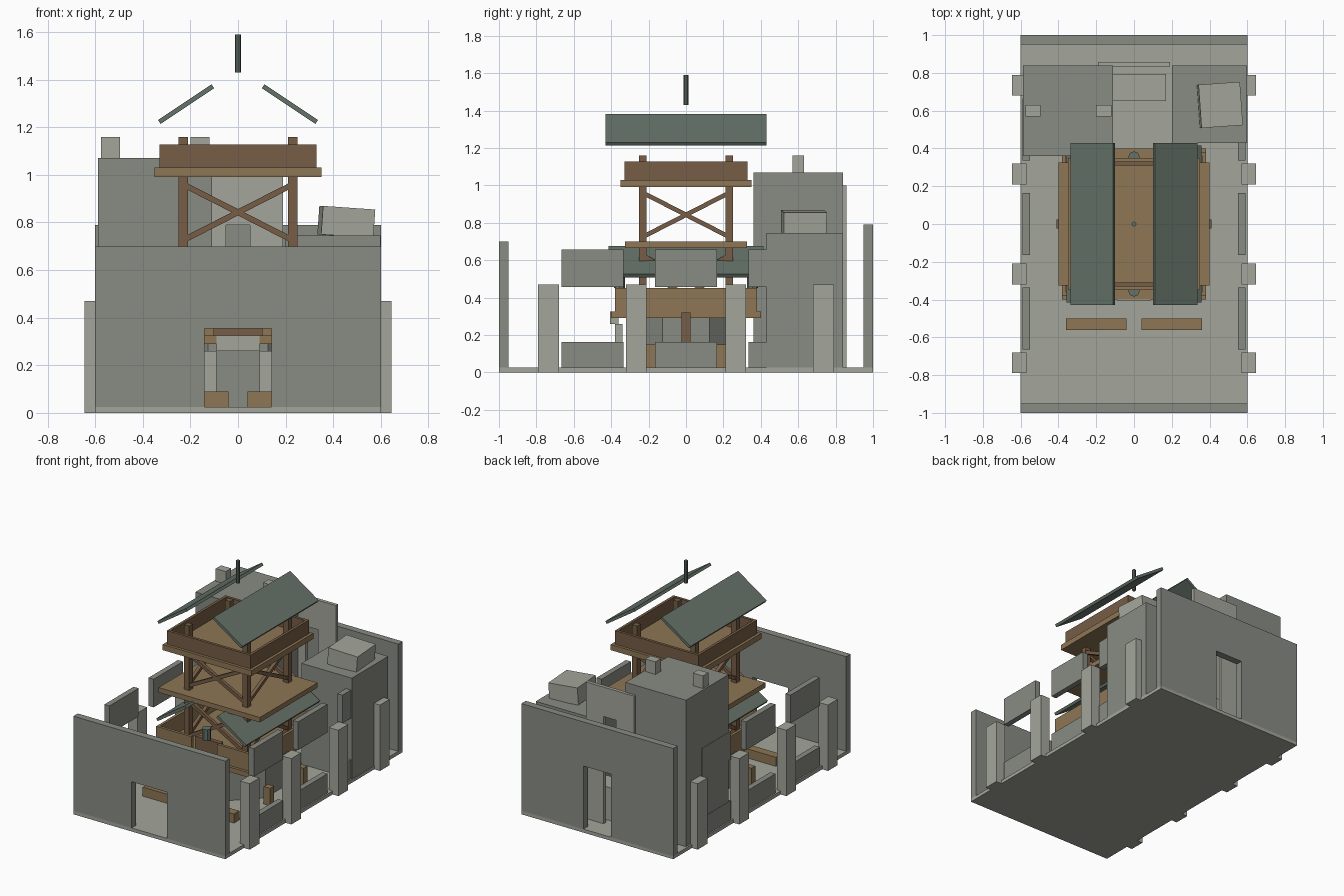
import bpy, bmesh
from math import radians, atan2, hypot, pi
from mathutils import Matrix, Vector

if "Cube" in bpy.data.objects:
    bpy.data.objects.remove(bpy.data.objects["Cube"])


def mat(name, c):
    m = bpy.data.materials.new(name)
    m.diffuse_color = (*c, 1)
    m.use_nodes = True
    m.node_tree.nodes["Principled BSDF"].inputs["Base Color"].default_value = m.diffuse_color
    return m


STONE = mat("stone", (0.25, 0.26, 0.23))
PALE = mat("pale_stone", (0.37, 0.38, 0.33))
PLANK = mat("plank", (0.27, 0.18, 0.09))
WOOD = mat("dark_wood", (0.18, 0.11, 0.06))
SLATE = mat("slate", (0.13, 0.17, 0.14))


def add(name, bm, m, matrix=None):
    me = bpy.data.meshes.new(name)
    if matrix is not None:
        bm.transform(matrix)
    bm.to_mesh(me)
    bm.free()
    me.materials.append(m)
    ob = bpy.data.objects.new(name, me)
    bpy.context.collection.objects.link(ob)
    return ob


def box(name, x, y, z, m, rot=None):
    """Box from (min, max) pairs, optionally rotated about its centre."""
    bm = bmesh.new()
    bmesh.ops.create_cube(bm, size=1)
    c = Vector([(a + b) / 2 for a, b in (x, y, z)])
    s = [b - a for a, b in (x, y, z)]
    mtx = Matrix.Translation(c) @ (rot or Matrix()) @ Matrix.Diagonal((*s, 1))
    return add(name, bm, m, mtx)


def prism(name, x, y, z, r, n, m, turn=0):
    bm = bmesh.new()
    bmesh.ops.create_cone(bm, cap_ends=True, segments=n, radius1=r, radius2=r, depth=z[1] - z[0])
    add(name, bm, m, Matrix.Translation((x, y, sum(z) / 2)) @ Matrix.Rotation(turn, 4, 'Z'))


def beam(name, a, b, w, m):
    """Square beam between two points."""
    a, b = Vector(a), Vector(b)
    bm = bmesh.new()
    bmesh.ops.create_cube(bm, size=1)
    q = (b - a).to_track_quat('Z', 'Y').to_matrix().to_4x4()
    add(name, bm, m, Matrix.Translation((a + b) / 2) @ q @ Matrix.Diagonal((w, w, (b - a).length, 1)))


def wall(name, y, half, top, door, door_top, m):
    """Wall with a central doorway reaching the floor, as an extruded outline."""
    pts = [(-half, .02), (-door, .02), (-door, door_top), (door, door_top),
           (door, .02), (half, .02), (half, top), (-half, top)]
    bm = bmesh.new()
    f = bm.faces.new([bm.verts.new((px, y[0], pz)) for px, pz in pts])
    ext = bmesh.ops.extrude_face_region(bm, geom=[f])
    bmesh.ops.translate(bm, vec=(0, y[1] - y[0], 0),
                        verts=[v for v in ext["geom"] if isinstance(v, bmesh.types.BMVert)])
    bmesh.ops.recalc_face_normals(bm, faces=bm.faces)
    add(name, bm, m)


def span(s, a, b):
    return tuple(sorted((s * a, s * b)))


# Hall shell
box("floor", (-.6, .6), (-1, 1), (0, .025), PALE)
wall("front_wall", (-1, -.95), .6, .70, .14, .355, STONE)
wall("back_wall", (.95, 1), .6, .79, .11, .475, STONE)
for s in (-1, 1):
    for y in (-.735, -.265, .265, .735):
        box("pilaster", span(s, .57, .645), (y - .055, y + .055), (0, .47), PALE)
    for y in (-.5, 0, .5):
        box("side_parapet", span(s, .55, .59), (y - .165, y + .165), (.025, .162), STONE)
        box("side_upper_panel", span(s, .55, .59), (y - .165, y + .165), (.457, .658), STONE)
    box("bench", span(s, .04, .36), (-.56, -.5), (.025, .09), PLANK)

# Rear blocks
box("tall_block", (-.588, -.11), (.36, .84), (.02, 1.07), STONE)
box("low_block", (.2, .598), (.43, .84), (.02, .745), STONE)
for x in (-.535, -.16):
    box("chimney", (x - .04, x + .04), (.57, .63), (1.07, 1.16), PALE)
box("tilted_crate", (.345, .565), (.515, .745), (.742, .862), PALE,
    Matrix.Rotation(radians(4), 4, 'Z') @ Matrix.Rotation(radians(4), 4, 'Y'))
wall("rear_screen", (.833, .858), .19, 1.0, .05, .79, PALE)
box("altar", (-.17, .17), (.65, .795), (.02, .26), PALE)

# Central plinth and lower gallery
prism("plinth", 0, 0, (.02, .29), .33, 8, STONE, pi / 8)
box("gallery_deck", (-.38, .38), (-.4, .4), (.29, .325), PLANK)
for s in (-1, 1):
    box("gallery_side_rail", span(s, .36, .38), (-.38, .38), (.32, .45), PLANK)
    box("gallery_centre_post", span(s, .38, .41), (-.025, .025), (.02, .32), WOOD)
    for t in (-1, 1):
        box("gallery_end_rail", span(s, .1, .36), span(t, .36, .38), (.32, .45), PLANK)
        box("gallery_foot", span(s, .35, .4), span(t, .165, .21), (.02, .15), PLANK)
    box("gallery_gate", (-.1, .1), span(s, .31, .34), (.32, .44), WOOD)
    prism("gallery_lamp", 0, s * .355, (.45, .53), .03, 8, SLATE)
    box("gate_jamb", span(s, .09, .15), (-.38, -.34), (.02, .26), PALE)
box("gate_lintel", (-.09, .09), (-.405, -.36), (.26, .325), PALE)

# Timber tower
box("middle_deck", (-.4, .4), (-.325, .325), (.665, .70), PLANK)
box("top_deck", (-.35, .35), (-.35, .35), (.99, 1.03), PLANK)
for s in (-1, 1):
    box("top_side_rail", span(s, .31, .33), (-.33, .33), (1.03, 1.127), WOOD)
    box("top_end_rail", (-.31, .31), span(s, .31, .33), (1.03, 1.127), WOOD)
    for t in (-1, 1):
        box("tower_post", span(s, .21, .25), span(t, .21, .25), (.32, 1.16), WOOD)
        for z0, z1 in ((.36, .63), (.72, .965)):
            beam("brace_x", (-.24 * t, s * .235, z0), (.24 * t, s * .235, z1), .024, WOOD)
            beam("brace_y", (s * .235, -.24 * t, z0), (s * .235, .24 * t, z1), .024, WOOD)

# Roof slabs and finial
for s in (-1, 1):
    for name, z in (("upper_roof", 1.297), ("lower_roof", .592)):
        cx = .218 if name == "upper_roof" else .238
        half = .43 if name == "upper_roof" else .415
        L = hypot(.225, .15)
        box(name, (s * cx - L / 2, s * cx + L / 2), (-half, half), (z - .01, z + .01), SLATE,
            Matrix.Rotation(s * atan2(.15, .225), 4, 'Y'))
prism("finial", 0, 0, (1.43, 1.59), .013, 8, SLATE)
